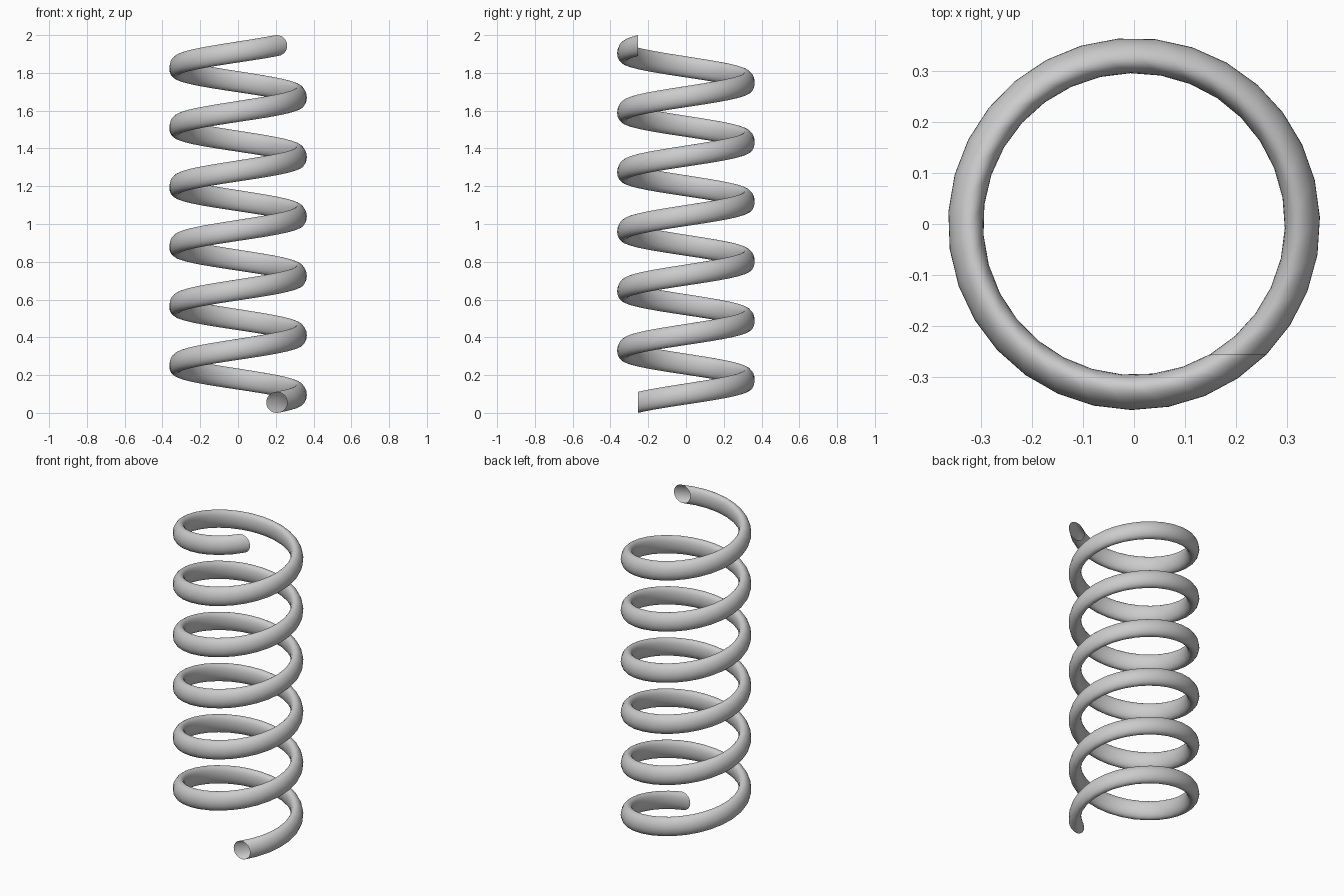
import bpy, bmesh
from math import sin, cos, pi

if "Cube" in bpy.data.objects:
    bpy.data.objects.remove(bpy.data.objects["Cube"])

TURNS, STEPS, SIDES = 6, 31, 32
WIRE = 0.0555                        # wire profile radius
PITCH = (2 - 2 * WIRE) / TURNS
CX, CY = 0.205, -0.255               # profile centre; profile faces -y

# Coil spring: an upright circle screwed around the z axis, ends left open
bm = bmesh.new()
rings = []
for i in range(TURNS * STEPS + 1):
    a = 2 * pi * i / STEPS
    ring = []
    for j in range(SIDES):
        t = 2 * pi * j / SIDES
        x, y = CX + WIRE * cos(t), CY
        z = WIRE + WIRE * sin(t) + PITCH * i / STEPS
        ring.append(bm.verts.new((x * cos(a) - y * sin(a),
                                  x * sin(a) + y * cos(a), z)))
    rings.append(ring)
for r0, r1 in zip(rings, rings[1:]):
    for j in range(SIDES):
        k = (j + 1) % SIDES
        # wound so that the normals point out of the wire
        f = bm.faces.new((r0[j], r1[j], r1[k], r0[k]))
        f.smooth = True

mesh = bpy.data.meshes.new("coil_spring")
bm.to_mesh(mesh)
bm.free()
bpy.context.collection.objects.link(bpy.data.objects.new("coil_spring", mesh))
